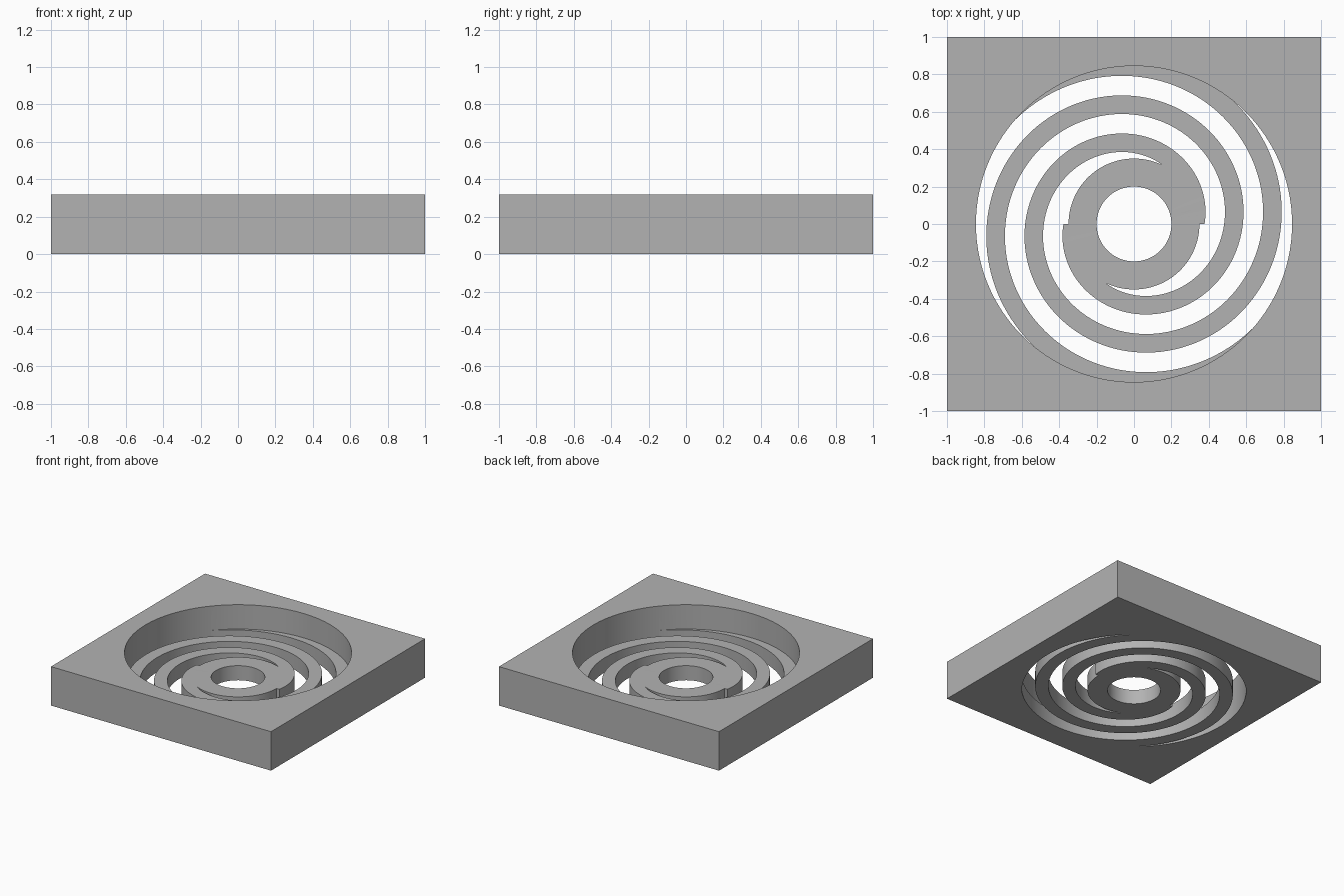
import bpy, bmesh, math

if "Cube" in bpy.data.objects:
    bpy.data.objects.remove(bpy.data.objects["Cube"])

HEIGHT, ARM_Z = 0.32, 0.12          # frame height, flexure thickness
POCKET_R, HUB_R, BORE_R = 0.845, 0.35, 0.20
ARM_START, ARM_WIDTH = 0.277, 0.10
GROWTH = 0.41 / math.tau            # radius gained per radian
SEGMENTS = 192                      # per full turn

grey = bpy.data.materials.new("light grey")
grey.diffuse_color = (0.45, 0.45, 0.45, 1)
grey.use_nodes = True
grey.node_tree.nodes["Principled BSDF"].inputs["Base Color"].default_value = grey.diffuse_color


def band(name, inner, outer, steps, height, closed, turn=0.0):
    """Solid strip between two polar curves, standing on z = 0."""
    bm = bmesh.new()
    rings = []
    for i in range(steps if closed else steps + 1):
        t = math.tau * i / SEGMENTS
        c, s = math.cos(t + turn), math.sin(t + turn)
        rings.append([bm.verts.new((r * c, r * s, z)) for r, z in (
            (inner(t), 0), (outer(t), 0), (outer(t), height), (inner(t), height))])
    for i in range(steps):
        a, b = rings[i], rings[(i + 1) % len(rings)]
        for k in range(4):
            m = (k + 1) % 4
            bm.faces.new((a[k], a[m], b[m], b[k]))
    if not closed:
        bm.faces.new(rings[0])
        bm.faces.new(rings[-1])
    bmesh.ops.recalc_face_normals(bm, faces=bm.faces)
    mesh = bpy.data.meshes.new(name)
    bm.to_mesh(mesh)
    bm.free()
    mesh.materials.append(grey)
    obj = bpy.data.objects.new(name, mesh)
    bpy.context.collection.objects.link(obj)
    return obj


# Square frame with a round opening
frame = band("spiral_flexure_plate", lambda t: POCKET_R,
             lambda t: 1 / max(abs(math.cos(t)), abs(math.sin(t))),
             SEGMENTS, HEIGHT, True)

# Central hub with bore
parts = [band("hub", lambda t: BORE_R, lambda t: HUB_R, SEGMENTS, ARM_Z, True)]

# Two spiral arms, rooted in the hub and running into the frame
for n in range(2):
    parts.append(band(
        "spiral_arm", lambda t: ARM_START + GROWTH * t,
        lambda t: min(ARM_START + ARM_WIDTH + GROWTH * t, 0.93),
        round(SEGMENTS * 510 / 360), ARM_Z, False, math.pi * n))

# Fuse everything into one solid
bpy.context.view_layer.objects.active = frame
frame.select_set(True)
for part in parts:
    mod = frame.modifiers.new("fuse", 'BOOLEAN')
    mod.operation, mod.solver, mod.object = 'UNION', 'EXACT', part
    bpy.ops.object.modifier_apply(modifier=mod.name)
    bpy.data.objects.remove(part)

bpy.ops.object.shade_smooth_by_angle(angle=math.radians(30))
